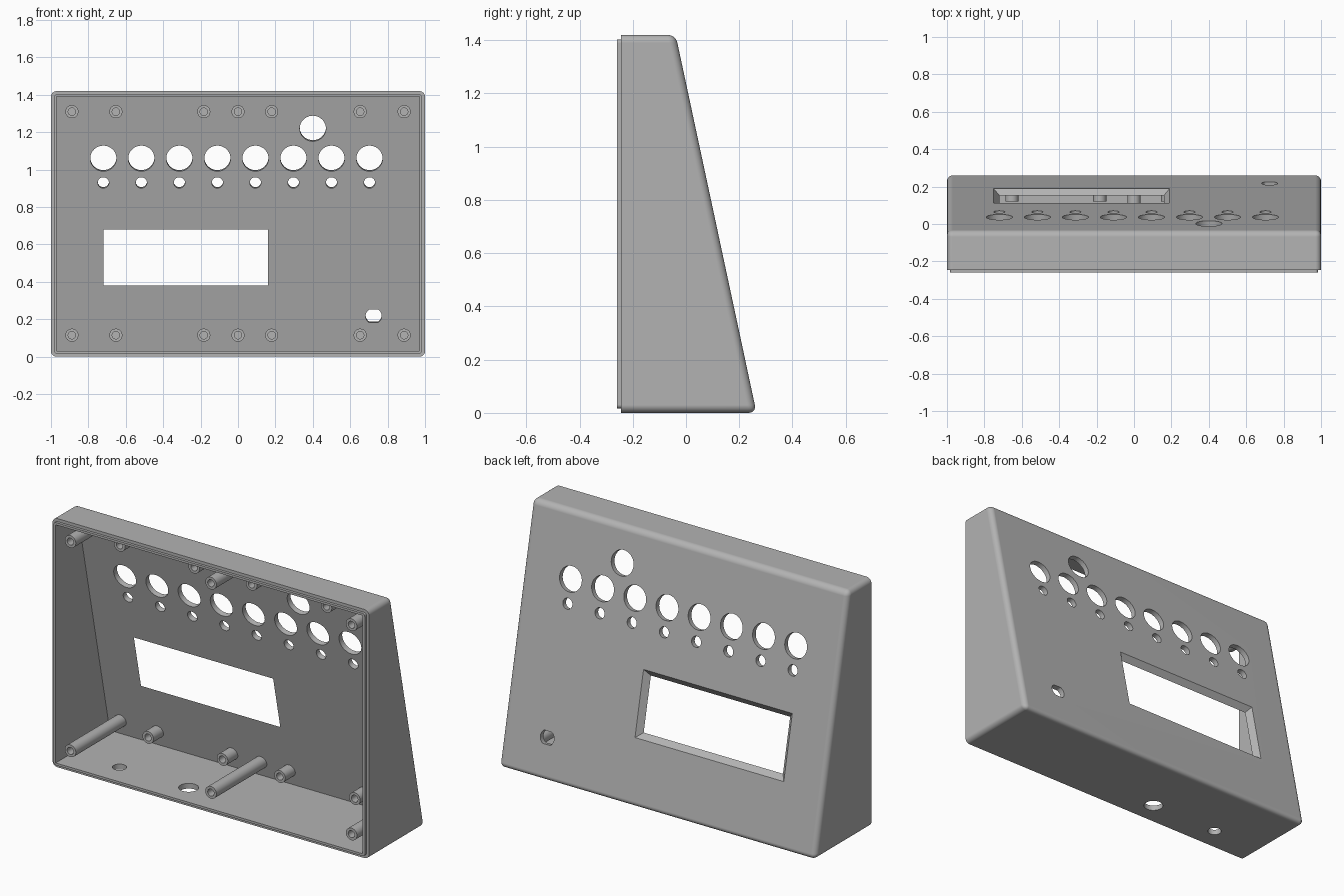
import bpy, bmesh, math
from mathutils import Matrix, Vector

if "Cube" in bpy.data.objects:
    bpy.data.objects.remove(bpy.data.objects["Cube"], do_unlink=True)

WALL, FRONT, LIP_Y, HEIGHT = 0.03, -0.245, -0.26, 1.42
Y_BASE, SLOPE = 0.265, 0.214
TILT = math.atan(SLOPE)

grey = bpy.data.materials.new("plain grey")
grey.use_nodes = True
grey.diffuse_color = (0.45, 0.45, 0.45, 1)
grey.node_tree.nodes["Principled BSDF"].inputs["Base Color"].default_value = grey.diffuse_color


def panel_y(z, depth=0.0):
    """Depth position of the sloped panel, measured inward from its outer skin."""
    return Y_BASE - SLOPE * z - depth / math.cos(TILT)


def make_object(name, bm):
    bmesh.ops.recalc_face_normals(bm, faces=bm.faces)
    mesh = bpy.data.meshes.new(name)
    bm.to_mesh(mesh)
    bm.free()
    mesh.materials.append(grey)
    obj = bpy.data.objects.new(name, mesh)
    bpy.context.collection.objects.link(obj)
    return obj


def wedge(half_x, y_front, z0, z1, depth):
    """Side profile with a sloped back, extruded across the width."""
    bm = bmesh.new()
    profile = [(y_front, z0), (panel_y(z0, depth), z0), (panel_y(z1, depth), z1), (y_front, z1)]
    face = bm.faces.new([bm.verts.new((-half_x, y, z)) for y, z in profile])
    new = bmesh.ops.extrude_face_region(bm, geom=[face])["geom"]
    bmesh.ops.translate(bm, vec=(2 * half_x, 0, 0),
                        verts=[v for v in new if isinstance(v, bmesh.types.BMVert)])
    return bm


def activate(obj):
    bpy.ops.object.select_all(action='DESELECT')
    obj.select_set(True)
    bpy.context.view_layer.objects.active = obj


def combine(obj, other, operation):
    mod = obj.modifiers.new(operation, 'BOOLEAN')
    mod.object, mod.operation, mod.solver = other, operation, 'EXACT'
    activate(obj)
    bpy.ops.object.modifier_apply(modifier=mod.name)
    bpy.data.objects.remove(other, do_unlink=True)


def panel_frame(x, z):
    """Frame on the inner skin of the panel, local z pointing outward."""
    return (Matrix.Translation((x, panel_y(z, WALL), z))
            @ Matrix.Rotation(TILT - math.pi / 2, 4, 'X'))


def drill(bm, matrix, radius, length=0.16, flat=None):
    verts = bmesh.ops.create_cone(bm, cap_ends=True, segments=40, radius1=radius,
                                  radius2=radius, depth=length)["verts"]
    for v in verts:
        if flat:
            v.co.y = max(-flat, min(flat, v.co.y))
        v.co = matrix @ v.co


# Outer shell with rounded edges, square at the open front
bm = wedge(1.0, FRONT, 0, HEIGHT, 0)
edges = [e for e in bm.edges if any(v.co.y > FRONT + 0.01 for v in e.verts)]
bmesh.ops.bevel(bm, geom=edges, offset=0.03, segments=6, profile=0.5, affect='EDGES')
case = make_object("case_shell", bm)

# Stepped locating lip around the opening
bm = bmesh.new()
bmesh.ops.create_cube(bm, size=1)
bmesh.ops.scale(bm, vec=(1.966, 0.045, HEIGHT - 0.034), verts=bm.verts)
bmesh.ops.translate(bm, vec=(0, LIP_Y + 0.0225, HEIGHT / 2), verts=bm.verts)
corners = [e for e in bm.edges if abs(e.verts[0].co.y - e.verts[1].co.y) > 0.01]
bmesh.ops.bevel(bm, geom=corners, offset=0.014, segments=4, profile=0.5, affect='EDGES')
combine(case, make_object("lip", bm), 'UNION')

# Hollow interior
cavity = wedge(1 - WALL, -0.4, WALL, HEIGHT - WALL, WALL)
combine(case, make_object("cavity_cutter", cavity), 'DIFFERENCE')

# Panel holes, socket hole and floor holes
bm = bmesh.new()
for i in range(8):
    x = -0.72 + i * 0.2033
    drill(bm, panel_frame(x, 1.06), 0.07)
    drill(bm, panel_frame(x, 0.93), 0.03)
drill(bm, panel_frame(0.4, 1.22), 0.07)
drill(bm, panel_frame(0.725, 0.217), 0.043, flat=0.036)
for x, radius in ((-0.67, 0.037), (-0.233, 0.052)):
    drill(bm, Matrix.Translation((x, -0.112, 0)), radius)

# Display window, flaring outward at 45 degrees
window = bmesh.ops.create_cube(bm, size=2)["verts"]
for v in window:
    n = 0.06 if v.co.z > 0 else -0.03
    v.co = panel_frame(-0.28, 0.53) @ Vector((v.co.x * (0.44 + n), v.co.y * (0.154 + n), n))
combine(case, make_object("hole_cutter", bm), 'DIFFERENCE')

activate(case)
bpy.ops.object.shade_smooth_by_angle(angle=math.radians(30))
mod = case.modifiers.new("even_shading", 'WEIGHTED_NORMAL')
mod.keep_sharp = True


# Hollow screw posts: long ones reach the opening, short ones stand off the panel
def post(name, x, z, long):
    inner = panel_y(z, WALL)
    front = FRONT if long else inner - 0.09
    back = inner + 0.012
    floor = front + (0.2 if long else 0.08)
    floor = min(floor, inner - 0.01)
    bm = bmesh.new()
    profile = [(0, back), (0.035, back), (0.035, front), (0.02, front), (0.02, floor), (0, floor)]
    verts = [bm.verts.new((r, y, 0)) for r, y in profile]
    chain = [bm.edges.new(pair) for pair in zip(verts, verts[1:])]
    bmesh.ops.spin(bm, geom=verts + chain, cent=(0, 0, 0), axis=(0, 1, 0),
                   angle=math.tau, steps=32)
    bmesh.ops.remove_doubles(bm, verts=bm.verts, dist=0.0005)
    bmesh.ops.translate(bm, vec=(x, 0, z), verts=bm.verts)
    activate(make_object(name, bm))
    bpy.ops.object.shade_smooth_by_angle(angle=math.radians(30))


for row, z in (("lower", 0.115), ("upper", 1.31)):
    for x in (-0.888, 0, 0.888):
        post(row + "_long_post", x, z, True)
    for x in (-0.653, -0.183, 0.18, 0.653):
        post(row + "_short_post", x, z, False)
